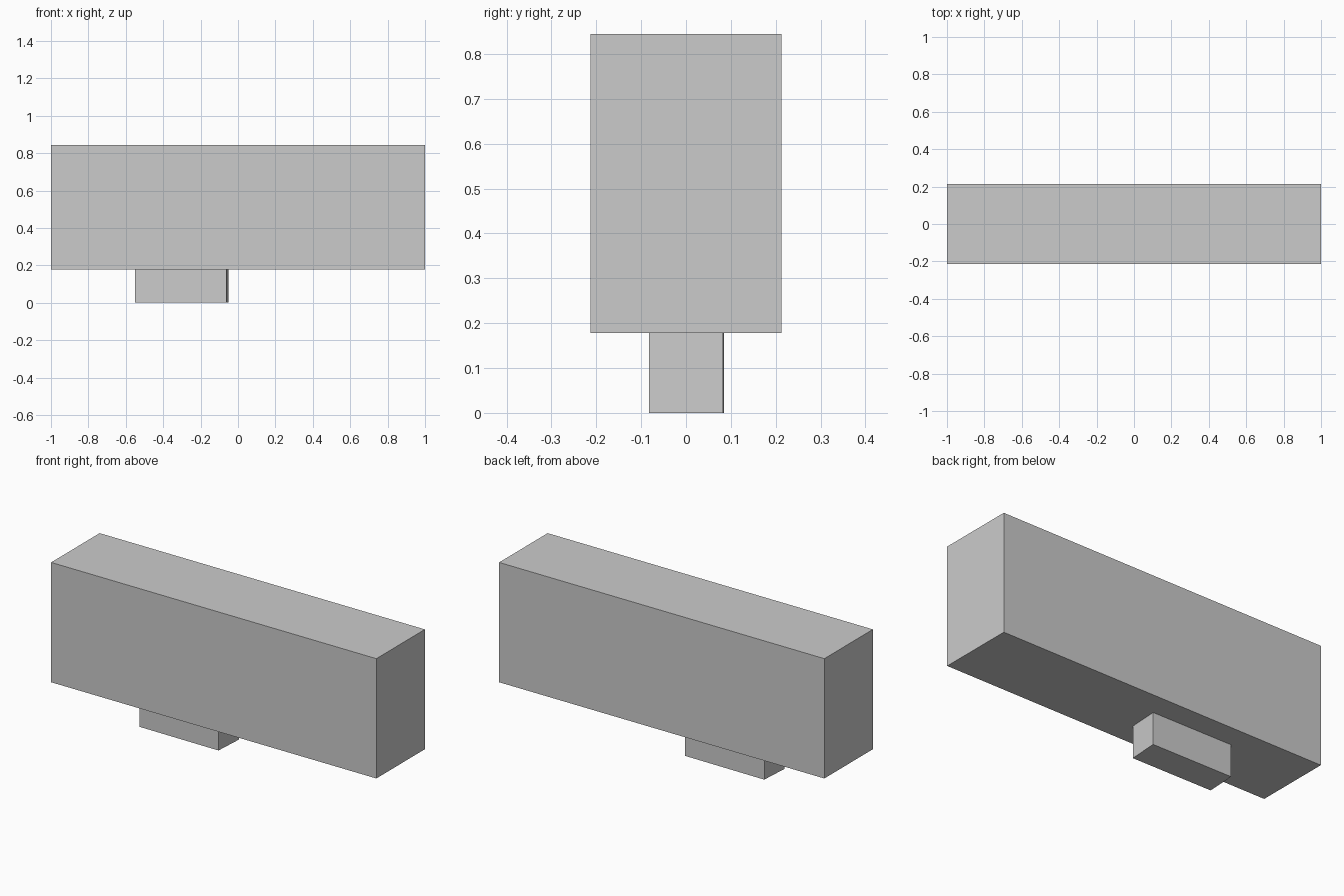
import bpy, bmesh

if "Cube" in bpy.data.objects:
    bpy.data.objects.remove(bpy.data.objects["Cube"])


def prism(name, outline, z0, z1):
    """Extrude a flat outline from z0 up to z1."""
    bm = bmesh.new()
    base = bm.faces.new([bm.verts.new((x, y, z0)) for x, y in outline])
    top = bmesh.ops.extrude_face_region(bm, geom=[base])["geom"]
    verts = [v for v in top if isinstance(v, bmesh.types.BMVert)]
    bmesh.ops.translate(bm, verts=verts, vec=(0, 0, z1 - z0))
    bmesh.ops.recalc_face_normals(bm, faces=bm.faces)
    mesh = bpy.data.meshes.new(name)
    bm.to_mesh(mesh)
    bm.free()
    obj = bpy.data.objects.new(name, mesh)
    bpy.context.collection.objects.link(obj)
    return obj


BASE_TOP = 0.178

# Large upper block
prism("main_block", [(-1, -0.213), (1, -0.213), (1, 0.213), (-1, 0.213)],
      BASE_TOP, 0.844)

# Small, slightly skewed foot, off-centre below the block
prism("foot_block", [(-0.551, -0.080), (-0.062, -0.083),
                     (-0.052, 0.082), (-0.541, 0.085)], 0.0, BASE_TOP)
